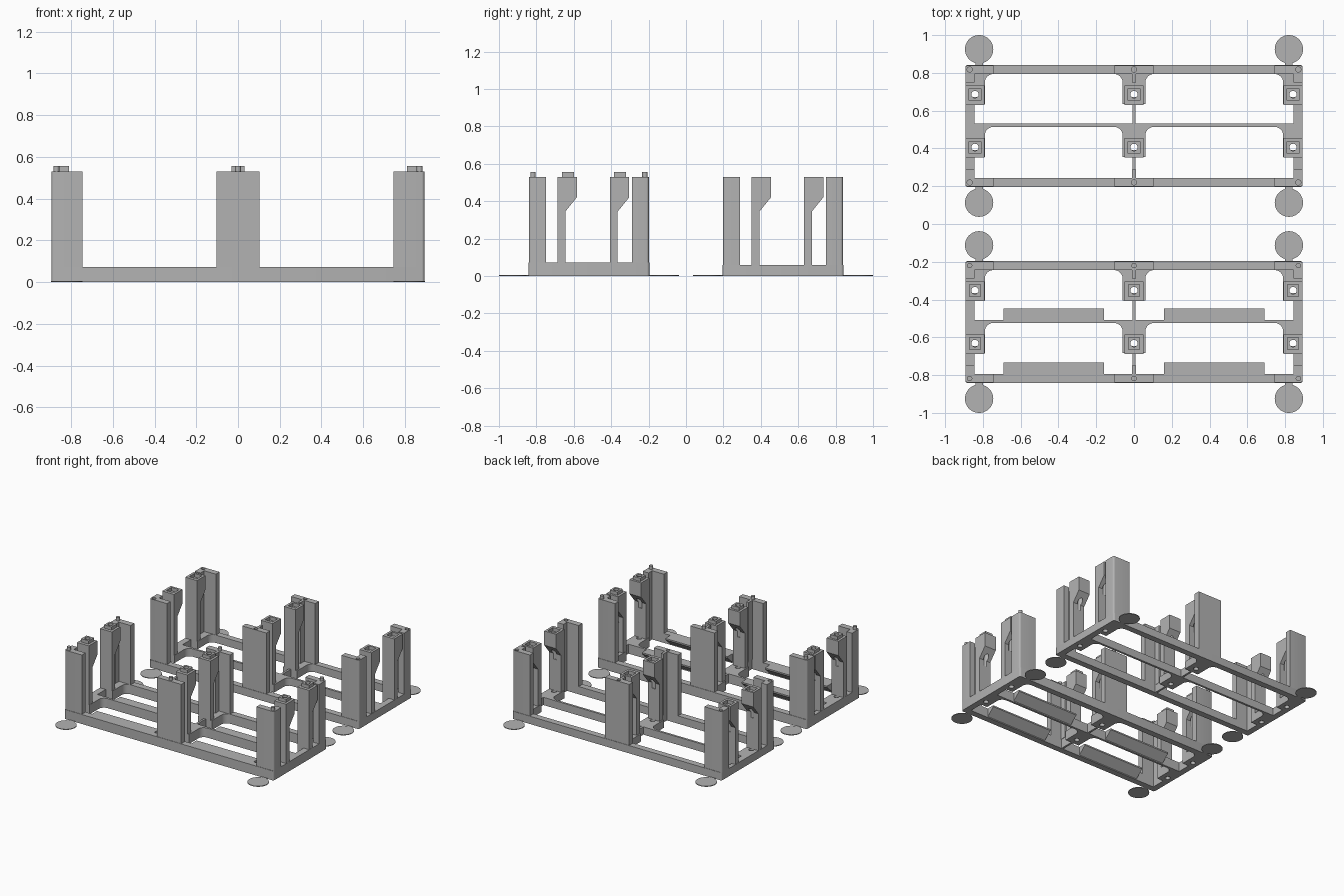
import bpy, bmesh
from math import cos, sin, pi, radians
from mathutils import Matrix

default = bpy.data.objects.get("Cube")
if default:
    bpy.data.objects.remove(default)

grey = bpy.data.materials.new("plain_grey")
grey.use_nodes = True
grey.diffuse_color = (0.45, 0.45, 0.45, 1)
grey.node_tree.nodes["Principled BSDF"].inputs["Base Color"].default_value = grey.diffuse_color

TOP, PEG = 0.53, 0.555
HOOKS = (0.167, -0.113)      # hook centres along y, in frame space
HOOK_X = (-0.842, 0, 0.842)
# maps a side profile (y, z) extruded along x
SIDEWAYS = Matrix(((0, 0, 1, 0), (1, 0, 0, 0), (0, 1, 0, 0), (0, 0, 0, 1)))


def arc(cx, cy, r, start, end, n=6):
    return [(cx + r * cos(radians(start + (end - start) * i / n)),
             cy + r * sin(radians(start + (end - start) * i / n))) for i in range(n + 1)]


def circle(cx, cy, r, n=24):
    return arc(cx, cy, r, 0, 360, n)[:-1]


def rect(x0, x1, y0, y1):
    return [(x0, y0), (x1, y0), (x1, y1), (x0, y1)]


def flip(loop, sx=1, sy=1):
    return [(x * sx, y * sy) for x, y in loop]


def prism(name, loops, low, high, shift=0, turn=None):
    """Extrude an outline (first loop) with holes (other loops)."""
    curve = bpy.data.curves.new(name, "CURVE")
    curve.dimensions = "2D"
    curve.fill_mode = "BOTH"
    curve.extrude = (high - low) / 2
    for loop in loops:
        spline = curve.splines.new("POLY")
        spline.points.add(len(loop) - 1)
        for point, (x, y) in zip(spline.points, loop):
            point.co = (x, y, 0, 1)
        spline.use_cyclic_u = True
    temp = bpy.data.objects.new(name + "_outline", curve)
    bpy.context.collection.objects.link(temp)
    graph = bpy.context.evaluated_depsgraph_get()
    mesh = bpy.data.meshes.new_from_object(temp.evaluated_get(graph))
    bpy.data.objects.remove(temp)

    bm = bmesh.new()
    bm.from_mesh(mesh)
    bmesh.ops.remove_doubles(bm, verts=bm.verts, dist=1e-5)
    bmesh.ops.recalc_face_normals(bm, faces=bm.faces)
    place = Matrix.Translation((0, 0, (low + high) / 2))
    bm.transform(Matrix.Translation((0, shift, 0)) @ (turn or Matrix()) @ place)
    bm.to_mesh(mesh)
    bm.free()
    mesh.materials.clear()
    mesh.materials.append(grey)
    obj = bpy.data.objects.new(name, mesh)
    bpy.context.collection.objects.link(obj)
    return obj


def select_only(obj):
    bpy.ops.object.select_all(action="DESELECT")
    obj.select_set(True)
    bpy.context.view_layer.objects.active = obj


def cut(obj, cutter):
    select_only(obj)
    mod = obj.modifiers.new("cut", "BOOLEAN")
    mod.operation, mod.solver, mod.object = "DIFFERENCE", "EXACT", cutter
    bpy.ops.object.modifier_apply(modifier=mod.name)
    bpy.data.objects.remove(cutter)


def window(bottom, top):
    """Opening in the right half, leaving hook pads and rounded rail corners."""
    pad = top - 0.16
    return ([(0.008, bottom), (0.845, bottom), (0.845, pad), (0.79, pad)]
            + arc(0.745, top - 0.045, 0.045, 0, 90)
            + arc(0.105, top - 0.045, 0.045, 90, 180)
            + [(0.06, pad), (0.008, pad)])


def frame(side, cy, height, pegged):
    # base frame with windows and screw holes
    outline = (arc(0.88, 0.31, 0.013, 0, 90, 4) + arc(-0.88, 0.31, 0.013, 90, 180, 4)
               + arc(-0.88, -0.31, 0.013, 180, 270, 4) + arc(0.88, -0.31, 0.013, 270, 360, 4))
    loops = [outline]
    for bottom, top in ((0.012, 0.275), (-0.275, -0.005)):
        loops += [window(bottom, top), flip(window(bottom, top), -1)]
    loops += [circle(x, y, 0.019) for x in HOOK_X for y in HOOKS]
    prism(side + "_base_frame", loops, 0, height, cy)

    # corner columns (L section) and centre columns (T section)
    corner = ([(0.745, 0.32), (0.745, 0.275), (0.845, 0.275), (0.845, 0.23), (0.893, 0.23)]
              + arc(0.88, 0.307, 0.013, 0, 90, 4))
    centre = [(-0.103, 0.32), (-0.103, 0.275), (-0.01, 0.275), (-0.01, 0.23),
              (0.01, 0.23), (0.01, 0.275), (0.103, 0.275), (0.103, 0.32)]
    for sy in (1, -1):
        for label, shape, px, sx in (("left", corner, 0.87, 1), ("right", corner, 0.87, -1),
                                     ("centre", centre, 0, 1)):
            name = f"{side}_{label}_column"
            pin = circle(px * sx, 0.299 * sy, 0.014, 16)
            loops = [flip(shape, sx, sy)]
            if pegged:
                prism(name + "_pin", [pin], TOP, PEG, cy)
            else:
                loops.append(pin)
            prism(name, loops, height, TOP, cy)

    # hooked posts with a screw hole through the head
    for y in HOOKS:
        back = y - 0.055
        profile = [(back, height), (back + 0.042, height), (back + 0.042, 0.345),
                   (back + 0.103, 0.42), (back + 0.103, TOP), (back, TOP)]
        for x in HOOK_X:
            post = prism(side + "_hook_post", [profile], x - 0.05, x + 0.05, cy, SIDEWAYS)
            hole = circle(x, y, 0.019)
            square = rect(x - 0.032, x + 0.032, y - 0.032, y + 0.032)
            cut(post, prism("hole_cutter", [hole], 0.3, 0.6, cy))
            if pegged:
                prism(side + "_square_peg", [square, hole], TOP, PEG, cy)
            else:
                cut(post, prism("socket_cutter", [square], TOP - 0.027, 0.6, cy))

    # thin round feet pads with connecting tabs
    for sx in (1, -1):
        for sy in (1, -1):
            prism(side + "_foot_pad", [circle(0.82 * sx, 0.406 * sy, 0.075, 40)], 0, 0.005, cy)
            tab = rect(0.8, 0.84, 0.315, 0.34)
            prism(side + "_foot_tab", [flip(tab, sx, sy)], 0, 0.005, cy)


frame("front", -0.519, 0.073, True)
frame("back", 0.519, 0.06, False)

# sloped ledges along two rails of the front frame
for y in (-0.278, 0.008):
    wedge = [(y, 0.005), (y + 0.064, 0.062), (y + 0.064, 0.073), (y, 0.073)]
    for x0, x1 in ((0.16, 0.69), (-0.69, -0.16)):
        prism("front_ledge", [wedge], x0, x1, -0.519, SIDEWAYS)

# keep edges crisp, round parts smooth
for obj in [o for o in bpy.context.scene.objects if o.type == "MESH" and grey.name in o.data.materials]:
    select_only(obj)
    bpy.ops.object.shade_smooth_by_angle(angle=radians(30))
